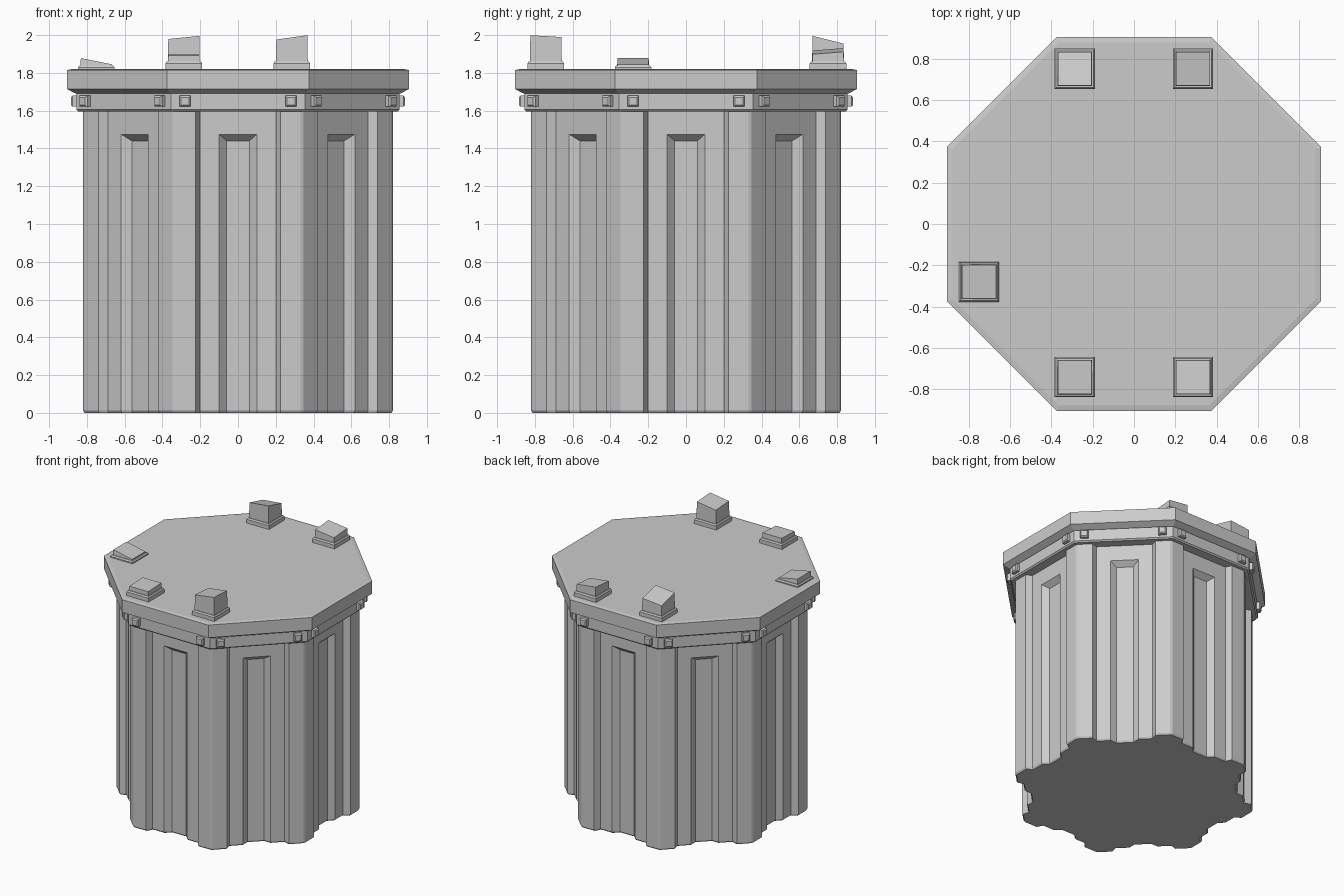
import bpy, bmesh, math
from mathutils import Matrix, Vector

if "Cube" in bpy.data.objects:
    bpy.data.objects.remove(bpy.data.objects["Cube"])

stone = bpy.data.materials.new("grey_stone")
stone.diffuse_color = (0.6, 0.6, 0.6, 1)
stone.use_nodes = True
stone.node_tree.nodes["Principled BSDF"].inputs["Base Color"].default_value = stone.diffuse_color


def loft(bm, rings):
    """Skin a stack of equal-length closed rings and cap both ends."""
    vs = [[bm.verts.new(p) for p in r] for r in rings]
    n = len(vs[0])
    for a, b in zip(vs, vs[1:]):
        for i in range(n):
            j = (i + 1) % n
            bm.faces.new((a[i], a[j], b[j], b[i]))
    bm.faces.new(vs[0][::-1])
    bm.faces.new(vs[-1])


def finish(bm, name):
    bmesh.ops.remove_doubles(bm, verts=bm.verts, dist=0.0001)
    bmesh.ops.recalc_face_normals(bm, faces=bm.faces)
    me = bpy.data.meshes.new(name)
    bm.to_mesh(me)
    bm.free()
    me.materials.append(stone)
    ob = bpy.data.objects.new(name, me)
    bpy.context.collection.objects.link(ob)
    return ob


def octagon(apothem, z):
    r = apothem / math.cos(math.pi / 8)
    return [(r * math.cos((k + 0.5) * math.pi / 4), r * math.sin((k + 0.5) * math.pi / 4), z)
            for k in range(8)]


def square(cx, cy, h, z):
    return [(cx + sx * h, cy + sy * h, z) for sx, sy in ((-1, -1), (1, -1), (1, 1), (-1, 1))]


# Fluted shaft: each of the eight sides has a sunken panel with a deeper central groove
GROOVED = [(-.33, 0), (-.225, 0), (-.2, .045), (-.1, .045), (-.06, .085),
           (.06, .085), (.1, .045), (.2, .045), (.225, 0), (.33, 0)]
CLOSED = [(-.1 if t == -.06 else .1 if t == .06 else t, min(d, .045)) for t, d in GROOVED]


def fluted(profile, z, inset=0.0):
    pts = []
    for k in range(8):
        rot = Matrix.Rotation(k * math.pi / 4, 3, 'Z')
        pts += [rot @ Vector((0.82 - d - inset, t, z)) for t, d in profile]
    return pts


bm = bmesh.new()
loft(bm, [fluted(GROOVED, 0, .008), fluted(GROOVED, .012), fluted(GROOVED, 1.44),
          fluted(CLOSED, 1.475), fluted(CLOSED, 1.62)])
finish(bm, "fluted_shaft")

# Band under the cap
bm = bmesh.new()
loft(bm, [octagon(.845, 1.595), octagon(.855, 1.605), octagon(.855, 1.70)])
finish(bm, "band")

# Cap slab with chamfered underside
bm = bmesh.new()
loft(bm, [octagon(.86, 1.69), octagon(.905, 1.715), octagon(.905, 1.815), octagon(.88, 1.82)])
finish(bm, "cap_slab")

# Studs, two on each side of the band
bm = bmesh.new()
for k in range(8):
    rot = Matrix.Rotation(k * math.pi / 4, 3, 'Z')
    for t in (-.28, .28):
        rings = [[rot @ Vector((x, t + sy * h, 1.65 + sz * h))
                  for sy, sz in ((-1, -1), (1, -1), (1, 1), (-1, 1))]
                 for x, h in ((.845, .029), (.877, .029), (.885, .021))]
        loft(bm, rings)
finish(bm, "band_studs")

# Broken posts on the cap: centre, foot height, top height, slope across x and y
POSTS = [("back_left", -.287, .752, .04, 1.967, .10, -.25),
         ("back_right", .285, .752, .04, 1.915, -.12, .08),
         ("side_left", -.75, -.28, .018, 1.862, -.20, 0),
         ("front_left", -.287, -.742, .04, 1.895, 0, .04),
         ("front_right", .285, -.742, .04, 1.983, .14, -.06)]
for name, x, y, foot, top, ax, ay in POSTS:
    bm = bmesh.new()
    z = 1.82 + foot
    loft(bm, [square(x, y, .097, 1.81), square(x, y, .097, z - .01), square(x, y, .09, z)])
    tilted = [(px, py, top + ax * (px - x) + ay * (py - y))
              for px, py, _ in square(x, y, .082, 0)]
    loft(bm, [square(x, y, .085, 1.83), tilted])
    finish(bm, name + "_broken_post")
